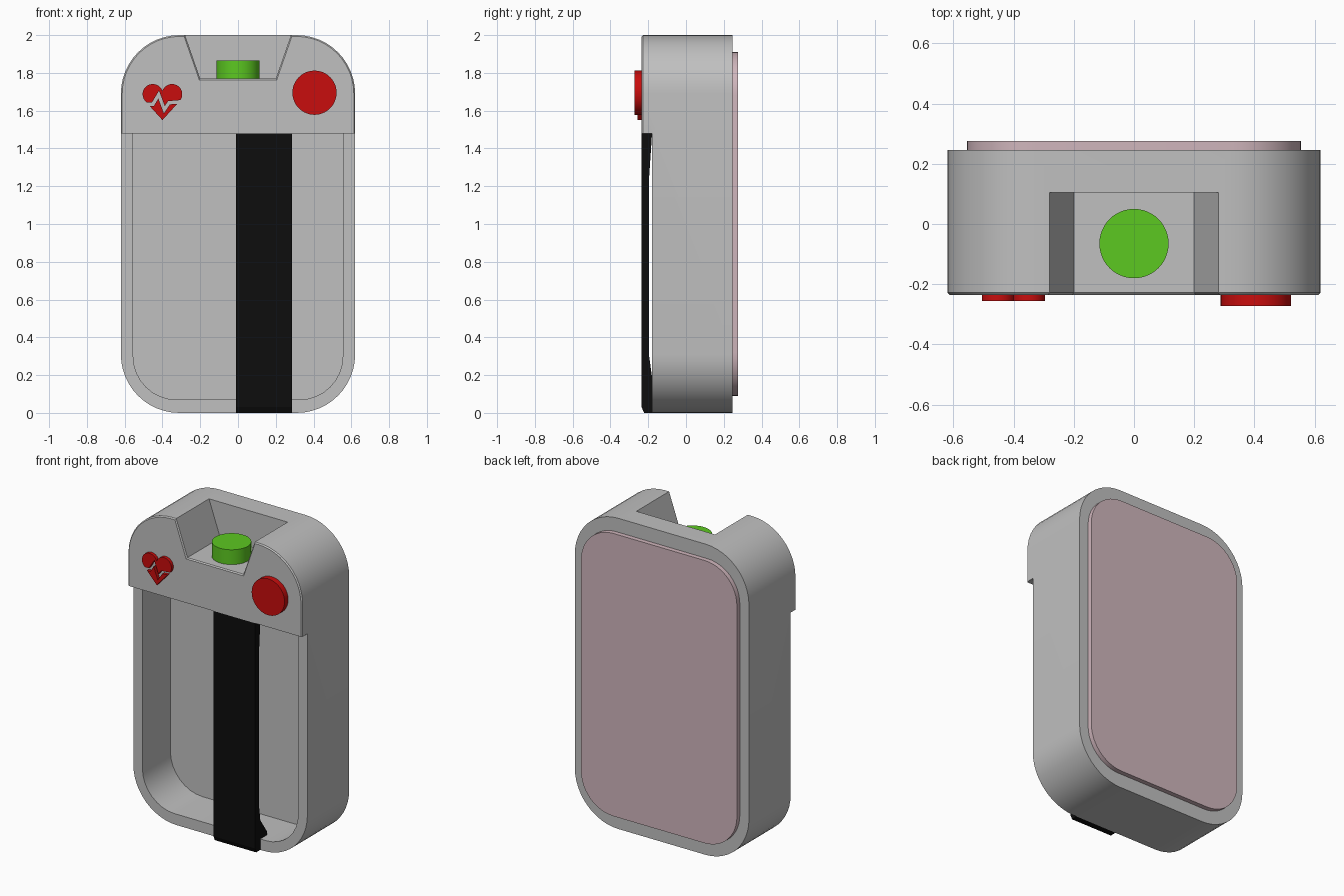
import bpy, bmesh, math
from mathutils import Vector

cube = bpy.data.objects.get("Cube")
if cube:
    bpy.data.objects.remove(cube, do_unlink=True)


def material(name, rgb):
    m = bpy.data.materials.new(name)
    m.use_nodes = True
    m.diffuse_color = (*rgb, 1)
    m.node_tree.nodes["Principled BSDF"].inputs["Base Color"].default_value = (*rgb, 1)
    return m


GREY = material("light grey", (0.527, 0.527, 0.527))
BLACK = material("black", (0.004, 0.004, 0.004))
RED = material("red", (0.58, 0.004, 0.004))
GREEN = material("green", (0.107, 0.578, 0.015))
PINK = material("dusty pink", (0.63, 0.466, 0.505))


def arc(cx, cz, r, a0, a1, n):
    """Points along an arc, angles in degrees."""
    steps = [math.radians(a0 + (a1 - a0) * i / n) for i in range(n + 1)]
    return [(cx + r * math.cos(a), cz + r * math.sin(a)) for a in steps]


def rounded(half, z0, z1, r, n=12):
    """Rounded rectangle centred on x = 0."""
    c = half - r
    return (arc(c, z0 + r, r, -90, 0, n) + arc(c, z1 - r, r, 0, 90, n)
            + arc(-c, z1 - r, r, 90, 180, n) + arc(-c, z0 + r, r, 180, 270, n))


def prism(name, pts, lo, hi, mat, axis="Y"):
    """Extrude a flat profile along one axis."""
    place = {"X": lambda a, b, d: (d, a, b),
             "Y": lambda a, b, d: (a, d, b),
             "Z": lambda a, b, d: (a, b, d)}[axis]
    bm = bmesh.new()
    face = bm.faces.new([bm.verts.new(place(a, b, lo)) for a, b in pts])
    top = bmesh.ops.extrude_face_region(bm, geom=[face])["geom"]
    bmesh.ops.translate(bm, vec=Vector(place(0, 0, hi - lo)),
                        verts=[v for v in top if isinstance(v, bmesh.types.BMVert)])
    bmesh.ops.recalc_face_normals(bm, faces=bm.faces)
    mesh = bpy.data.meshes.new(name)
    bm.to_mesh(mesh)
    bm.free()
    mesh.materials.append(mat)
    obj = bpy.data.objects.new(name, mesh)
    bpy.context.collection.objects.link(obj)
    return obj


def activate(obj):
    bpy.ops.object.select_all(action="DESELECT")
    obj.select_set(True)
    bpy.context.view_layer.objects.active = obj


def boolean(obj, other, operation="DIFFERENCE"):
    """Combine with another solid, then drop that solid."""
    other.hide_render = True
    mod = obj.modifiers.new("cut", "BOOLEAN")
    mod.operation, mod.solver, mod.object = operation, "EXACT", other
    activate(obj)
    bpy.ops.object.modifier_apply(modifier=mod.name)
    bpy.data.objects.remove(other, do_unlink=True)


def smooth(obj):
    activate(obj)
    bpy.ops.object.shade_smooth_by_angle(angle=math.radians(30))


FRONT, STEP, FLOOR, BACK = -0.235, -0.18, 0.105, 0.245
HEAD = 1.48

# Housing: rounded block with a stepped front, an open tray and a top notch
housing = prism("housing", rounded(0.62, 0, 2, 0.31), FRONT, BACK, GREY)
boolean(housing, prism("step_cutter", [(-1, -1), (1, -1), (1, HEAD), (-1, HEAD)],
                       -0.5, STEP, GREY))
tray = (arc(-0.325, 0.30, 0.23, 180, 270, 8) + arc(0.325, 0.30, 0.23, 270, 360, 8)
        + [(0.555, HEAD), (-0.555, HEAD)])
boolean(housing, prism("tray_cutter", tray, -0.4, FLOOR, GREY))
notch = [(-0.2, 1.77), (0.2, 1.77), (0.315, 2.1), (-0.315, 2.1)]
boolean(housing, prism("notch_cutter", notch, -0.5, FLOOR, GREY))

# Fine bevel around the front edge of the head
bm = bmesh.new()
bm.from_mesh(housing.data)
rim = [e for e in bm.edges
       if all(v.co.y < FRONT + 0.001 for v in e.verts)
       and max(v.co.z for v in e.verts) > HEAD + 0.01
       and e.calc_face_angle(0) > 0.5]
bmesh.ops.bevel(bm, geom=rim, offset=0.007, segments=1, affect="EDGES")
bm.to_mesh(housing.data)
bm.free()
smooth(housing)

# Raised back panel
smooth(prism("back_panel", rounded(0.555, 0.09, 1.91, 0.23), BACK - 0.02, 0.275, PINK))

# Strap with a hooked lower end, profile in y and z
strap = [(FRONT, 0.03), (-0.222, 0), (STEP, 0), (STEP, 0.07), (-0.115, 0.07),
         (-0.11, 0.09), (-0.18, 0.19), (-0.195, 0.3), (-0.195, 1.25),
         (-0.185, 1.4), (-0.18, HEAD), (FRONT, HEAD)]
prism("strap", strap, -0.01, 0.285, BLACK, "X")

# Buttons
smooth(prism("top_button", arc(0, -0.065, 0.115, 0, 352.5, 47), 1.765, 1.865, GREEN, "Z"))
smooth(prism("front_button", arc(0.405, 1.695, 0.117, 0, 352.5, 47),
             -0.272, FRONT + 0.005, RED))

# Heart badge: two lobes meeting at a point, split by a pulse line
HX, HZ, R = -0.4, 1.687, 0.054
heart = (arc(HX + 0.051, HZ, R, -42, 160, 16) + arc(HX - 0.051, HZ, R, 20, 222, 16)
         + [(HX, 1.55)])
badge = prism("heart_badge", heart, -0.256, FRONT + 0.002, RED)

path = [Vector(p) for p in [(-0.53, 1.635), (-0.45, 1.635), (-0.42, 1.685),
                            (-0.39, 1.605), (-0.365, 1.642), (-0.27, 1.65)]]
normals = [Vector((a.y - b.y, b.x - a.x)).normalized() for a, b in zip(path, path[1:])]
sums = [a + b for a, b in zip(normals[:1] + normals, normals + normals[-1:])]
offsets = [s * 0.018 / s.length_squared for s in sums]
pulse = ([tuple(p + o) for p, o in zip(path, offsets)]
         + [tuple(p - o) for p, o in zip(path, offsets)][::-1])
boolean(badge, prism("pulse_cutter", pulse, -0.4, -0.1, RED))
smooth(badge)
